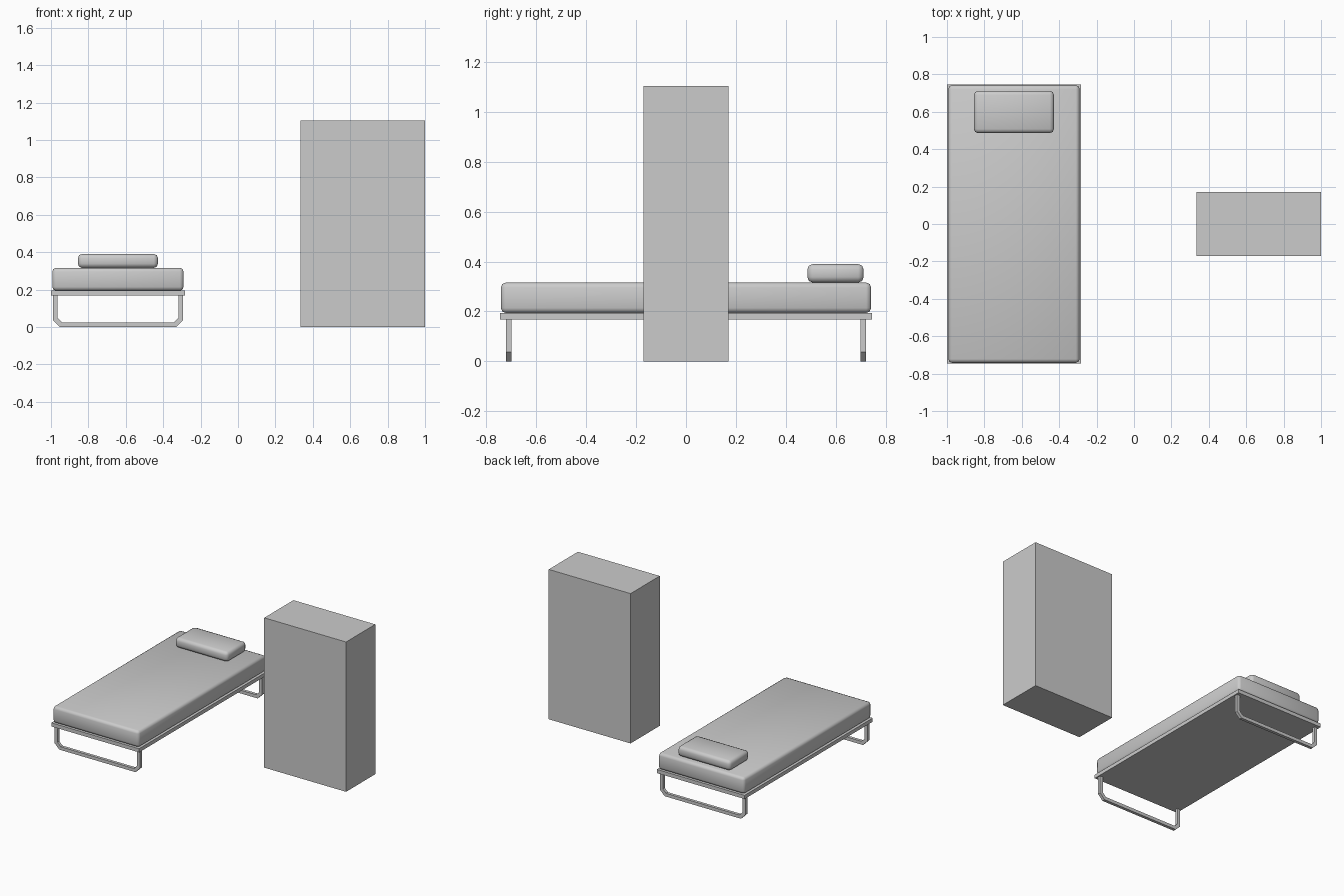
import bpy, bmesh

if "Cube" in bpy.data.objects:
    bpy.data.objects.remove(bpy.data.objects["Cube"])


def box(name, x, y, z, bevel=0.0, segments=2, keep_bottom=False):
    """Box from (min, max) ranges, with optional softened edges."""
    bm = bmesh.new()
    bmesh.ops.create_cube(bm, size=1)
    for v in bm.verts:
        for i, (lo, hi) in enumerate((x, y, z)):
            v.co[i] = hi if v.co[i] > 0 else lo
    if bevel:
        edges = [e for e in bm.edges
                 if not (keep_bottom and all(v.co.z == z[0] for v in e.verts))]
        bmesh.ops.bevel(bm, geom=edges, offset=bevel, segments=segments,
                        profile=0.5, affect='EDGES')
        for f in bm.faces:
            f.smooth = True
    return finish(name, bm)


def finish(name, bm):
    bmesh.ops.recalc_face_normals(bm, faces=bm.faces)
    mesh = bpy.data.meshes.new(name)
    bm.to_mesh(mesh)
    bm.free()
    obj = bpy.data.objects.new(name, mesh)
    bpy.context.collection.objects.link(obj)
    return obj


def leg_loop(name, y):
    """U-shaped square-bar leg with chamfered lower corners."""
    def outline(x0, x1, z0, top, c):
        return [(x0, top), (x0, z0 + c), (x0 + c, z0),
                (x1 - c, z0), (x1, z0 + c), (x1, top)]
    outer = outline(-0.99, -0.293, 0.0, 0.168, 0.038)
    inner = outline(-0.966, -0.317, 0.024, 0.168, 0.026)
    bm = bmesh.new()
    rings = []
    for (ox, oz), (ix, iz) in zip(outer, inner):
        rings.append([bm.verts.new(p) for p in (
            (ox, y - 0.011, oz), (ox, y + 0.011, oz),
            (ix, y + 0.011, iz), (ix, y - 0.011, iz))])
    for a, b in zip(rings, rings[1:]):
        for i in range(4):
            j = (i + 1) % 4
            bm.faces.new((a[i], a[j], b[j], b[i]))
    bm.faces.new(rings[0])
    bm.faces.new(rings[-1])
    return finish(name, bm)


# Wardrobe
box("wardrobe", (0.333, 1.0), (-0.17, 0.17), (0, 1.104))

# Bed: base, mattress, pillow
box("bed_base", (-1.0, -0.284), (-0.746, 0.746), (0.167, 0.194))
box("mattress", (-0.993, -0.291), (-0.742, 0.742), (0.194, 0.316),
    bevel=0.02, keep_bottom=True)
box("pillow", (-0.856, -0.428), (0.486, 0.712), (0.316, 0.39), bevel=0.022)

# Leg loops at foot and head
for label, y in (("foot", -0.711), ("head", 0.711)):
    leg_loop(label + "_leg", y)
